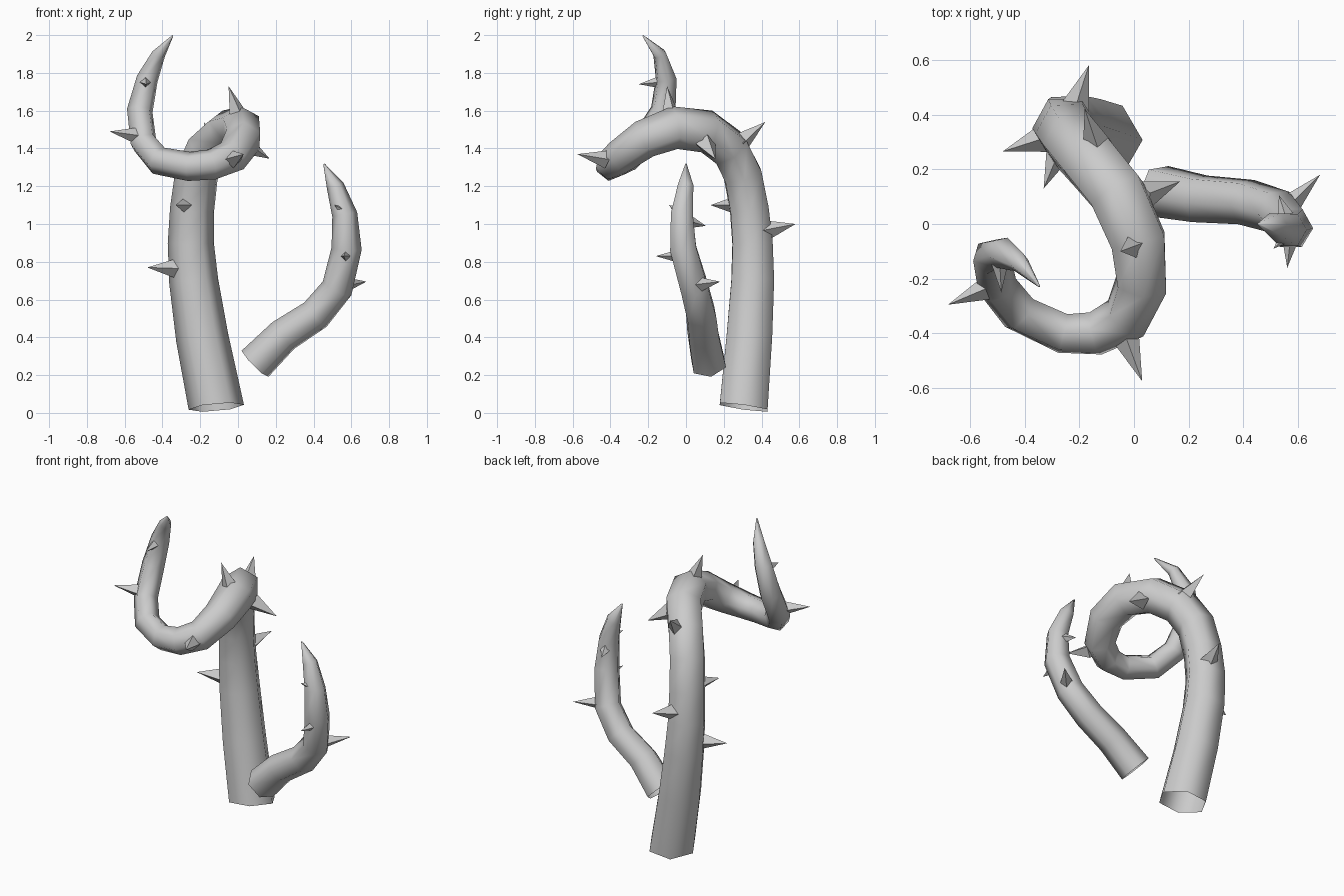
import bpy, bmesh
from mathutils import Vector, Matrix

if "Cube" in bpy.data.objects:
    bpy.data.objects.remove(bpy.data.objects["Cube"], do_unlink=True)

grey = bpy.data.materials.new("plain grey")
grey.use_nodes = True
grey.diffuse_color = (0.6, 0.6, 0.6, 1)
grey.node_tree.nodes["Principled BSDF"].inputs["Base Color"].default_value = (0.6, 0.6, 0.6, 1)


def finish(bm, name, smooth):
    bmesh.ops.recalc_face_normals(bm, faces=bm.faces)
    for f in bm.faces:
        f.smooth = smooth
    mesh = bpy.data.meshes.new(name)
    bm.to_mesh(mesh)
    bm.free()
    mesh.materials.append(grey)
    obj = bpy.data.objects.new(name, mesh)
    bpy.context.collection.objects.link(obj)
    return obj


def vine(name, path, start=None, sides=6):
    """Six-sided tapering tube, open at the root, swept along (x, y, z, radius)."""
    bm = bmesh.new()
    pts = [Vector(p[:3]) for p in path]
    side = Vector((1, 0, 0))
    rings = []
    for i, p in enumerate(pts):
        before = (p - pts[i - 1]).normalized() if i else Vector()
        after = (pts[i + 1] - p).normalized() if i < len(pts) - 1 else Vector()
        t = (before + after).normalized()
        if i == 0 and start:
            t = Vector(start).normalized()
        side = (side - t * side.dot(t)).normalized()
        ring = []
        for k in range(sides):
            spoke = Matrix.Rotation(k * 6.28319 / sides, 3, t) @ side
            ring.append(bm.verts.new(p + spoke * path[i][3]))
        rings.append(ring)
    for a, b in zip(rings, rings[1:]):
        for k in range(sides):
            n = (k + 1) % sides
            bm.faces.new((a[k], a[n], b[n], b[k]))
    bm.faces.new(rings[-1])
    return finish(bm, name, True)


def thorn(name, base, tip, radius):
    """Four-sided spike whose foot is sunk into the vine."""
    base, tip = Vector(base), Vector(tip)
    d = (tip - base).normalized()
    foot = base - d * 0.02
    bm = bmesh.new()
    turn = d.to_track_quat('Z', 'Y').to_matrix().to_4x4()
    bmesh.ops.create_cone(bm, cap_ends=True, segments=4, radius1=radius, radius2=0,
                          depth=(tip - foot).length,
                          matrix=Matrix.Translation((foot + tip) / 2) @ turn)
    bmesh.ops.remove_doubles(bm, verts=bm.verts, dist=0.0001)
    return finish(bm, name, False)


# Tall hooked vine
vine("tall_vine", [
    (-.115, .305, .03, .147), (-.19, .335, .4, .139), (-.235, .353, .7, .13),
    (-.25, .352, .9, .122), (-.243, .335, 1.08, .117), (-.22, .3, 1.26, .115),
    (-.16, .23, 1.40, .115), (-.06, .11, 1.49, .116), (.015, -.06, 1.51, .114),
    (.027, -.22, 1.45, .103), (-.03, -.345, 1.36, .092), (-.14, -.4, 1.315, .083),
    (-.26, -.4, 1.305, .078), (-.42, -.325, 1.335, .076), (-.5, -.225, 1.43, .073),
    (-.52, -.12, 1.6, .07), (-.48, -.105, 1.77, .058), (-.42, -.14, 1.9, .037),
    (-.346, -.228, 1.997, .004)], start=(-.09, .14, 1))

# Short side vine
vine("short_vine", [
    (.09, .12, .26, .1), (.24, .092, .41, .092), (.41, .08, .52, .088),
    (.525, .045, .66, .084), (.575, -.015, .87, .08), (.565, -.022, 1.05, .067),
    (.515, -.002, 1.2, .047), (.455, 0, 1.318, .004)])

# Thorns: foot, tip, radius
thorns = [
    ((-.34, .31, .765), (-.48, .265, .77), .055),
    ((-.21, .44, .97), (-.165, .58, 1.0), .055),
    ((-.28, .25, 1.1), (-.33, .13, 1.1), .05),
    ((-.14, .3, 1.44), (-.18, .42, 1.54), .055),
    ((.05, .11, 1.415), (.168, .155, 1.345), .055),
    ((-.01, -.085, 1.61), (-.05, -.1, 1.73), .045),
    ((-.02, -.44, 1.345), (.03, -.575, 1.37), .048),
    ((-.55, -.24, 1.47), (-.68, -.295, 1.49), .045),
    ((-.49, -.15, 1.75), (-.485, -.25, 1.74), .035),
    ((.58, .08, .68), (.68, .18, .695), .042),
    ((.57, -.07, .83), (.56, -.16, .83), .032),
    ((.555, .025, 1.01), (.53, .105, .99), .04),
    ((.54, -.06, 1.08), (.51, -.09, 1.1), .025),
]
for i, (base, tip, radius) in enumerate(thorns):
    thorn(f"thorn_{i + 1}", base, tip, radius)
